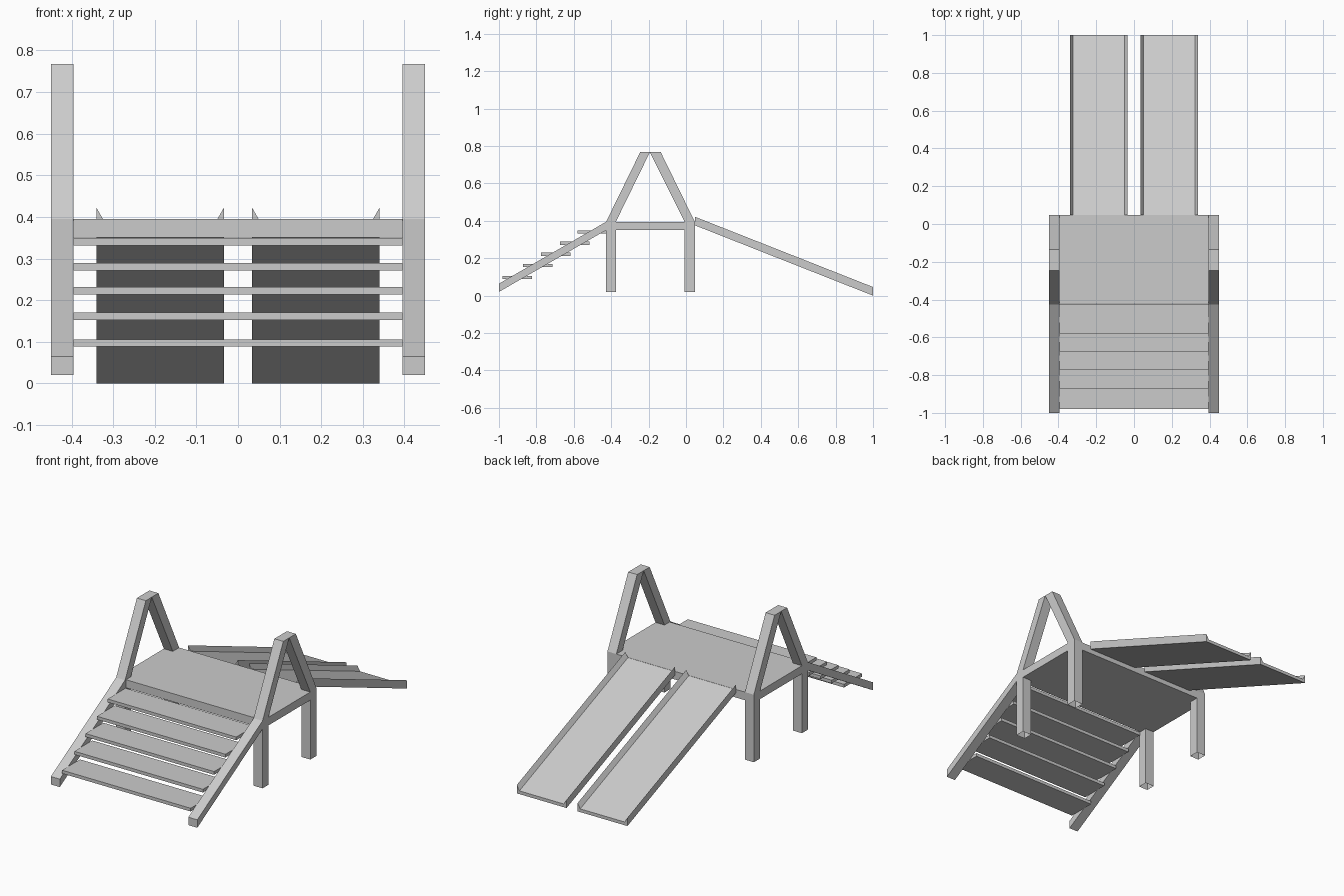
import bpy, bmesh

if "Cube" in bpy.data.objects:
    bpy.data.objects.remove(bpy.data.objects["Cube"])


def prism(name, profile, axis, start, end, open_low=False):
    """Extrude a 2D profile along an axis: x uses (y, z), y uses (x, z)."""
    def place(p, t):
        return (t, p[0], p[1]) if axis == 'x' else (p[0], t, p[1])
    bm = bmesh.new()
    a = [bm.verts.new(place(p, start)) for p in profile]
    b = [bm.verts.new(place(p, end)) for p in profile]
    bm.faces.new(a)
    bm.faces.new(b[::-1])
    n = len(profile)
    for i in range(n):
        j = (i + 1) % n
        bm.faces.new((a[i], b[i], b[j], a[j]))
    bmesh.ops.recalc_face_normals(bm, faces=bm.faces[:])
    if open_low:
        bm.normal_update()
        low = [f for f in bm.faces if f.normal.z < -0.9]
        bmesh.ops.delete(bm, geom=low, context='FACES_ONLY')
    mesh = bpy.data.meshes.new(name)
    bm.to_mesh(mesh)
    bm.free()
    obj = bpy.data.objects.new(name, mesh)
    bpy.context.collection.objects.link(obj)
    return obj


def rect(a0, a1, z0, z1):
    return [(a0, z0), (a1, z0), (a1, z1), (a0, z1)]


def mirror_x(obj):
    obj.modifiers.new("mirror", 'MIRROR').use_axis[0] = True


IN, OUT, TOP, APEX = 0.395, 0.45, 0.395, 0.767

# Deck
prism("platform", rect(-0.42, 0.047, 0.35, TOP), 'x', -IN, IN)

# Side frames: hollow-bottom posts, deck rails, slanted bars, stair stringers
for name, y0, y1 in (("front_post", -0.427, -0.375), ("back_post", -0.008, 0.047)):
    mirror_x(prism(name, rect(y0, y1, 0.02, TOP), 'x', IN, OUT, open_low=True))

frame_parts = {
    "deck_rail": rect(-0.375, -0.008, 0.35, TOP),
    "front_brace": [(-0.427, TOP), (-0.375, TOP), (-0.193, APEX), (-0.245, APEX)],
    "back_brace": [(-0.008, TOP), (0.047, TOP), (-0.135, APEX), (-0.193, APEX)],
    "stair_stringer": [(-1, 0.02), (-0.427, 0.35), (-0.427, TOP), (-1, 0.064)],
}
for name, profile in frame_parts.items():
    mirror_x(prism(name, profile, 'x', IN, OUT))

# Stair treads
for i, (y, z) in enumerate([(-0.98, 0.088), (-0.872, 0.152), (-0.774, 0.213),
                            (-0.674, 0.271), (-0.58, 0.331)]):
    prism(f"step_{i + 1}", rect(y, y + 0.157, z, z + 0.018), 'x', -IN, IN)

# Twin slides: flat bed with triangular side lips, sheared down to the ground
x0, x1, lip = 0.034, 0.34, 0.016
section = [(x0, 0.376), (x1, 0.376), (x1, 0.422), (x1 - lip, 0.394),
           (x0 + lip, 0.394), (x0, 0.422)]
slide = prism("slide", section, 'y', 0.047, 1.0)
for v in slide.data.vertices:
    if v.co.y > 0.5:
        v.co.z -= 0.376
mirror_x(slide)
